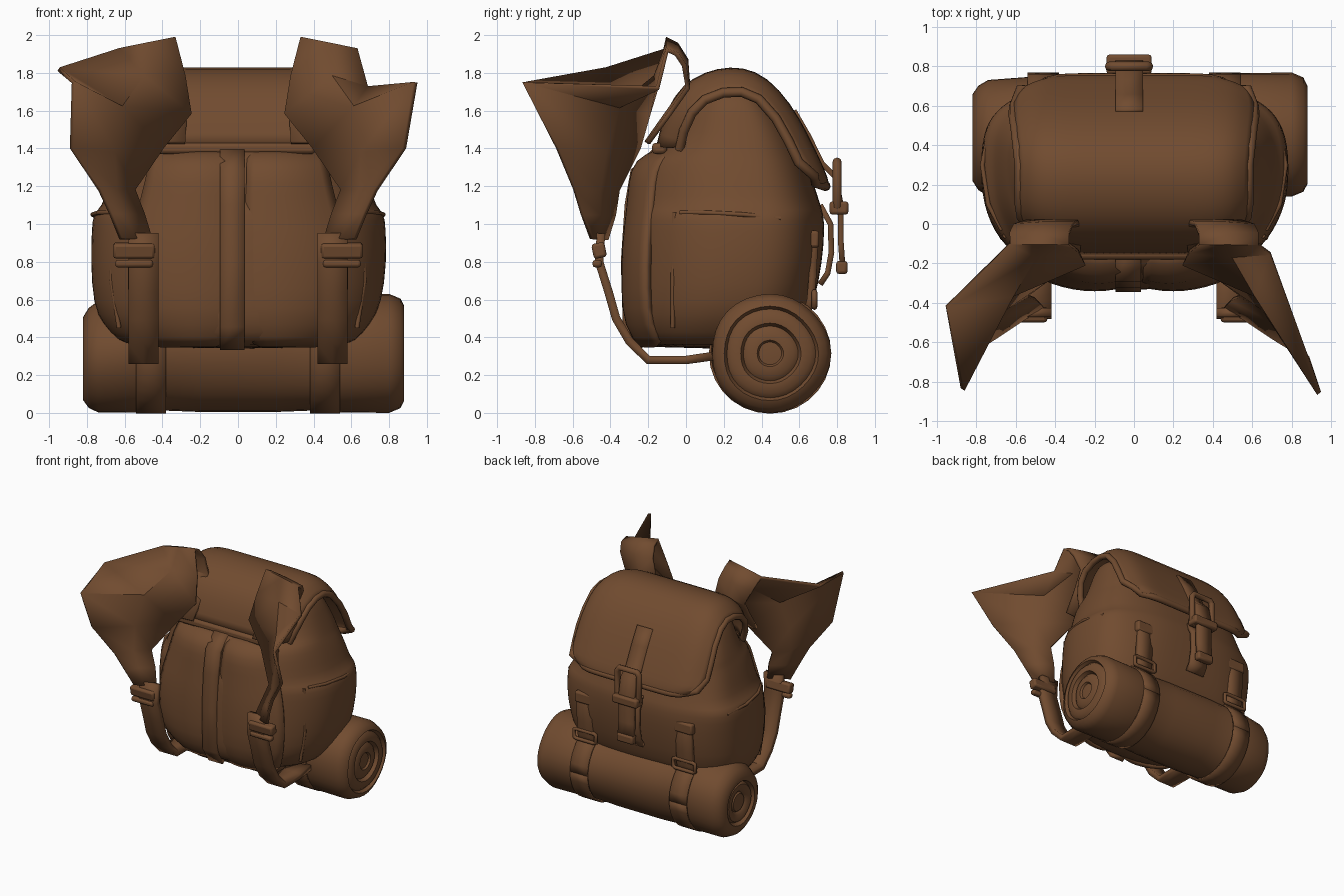
import bpy, bmesh, math
from mathutils import Vector, noise

cube = bpy.data.objects.get("Cube")
if cube:
    bpy.data.objects.remove(cube, do_unlink=True)

leather = bpy.data.materials.new("brown leather")
leather.use_nodes = True
BROWN = (0.165, 0.071, 0.029, 1)
leather.diffuse_color = BROWN
bsdf = leather.node_tree.nodes["Principled BSDF"]
bsdf.inputs["Base Color"].default_value = BROWN
bsdf.inputs["Roughness"].default_value = 0.9


def finish(name, bm, angle=40, thick=0, subdiv=0, bevel=0):
    bmesh.ops.recalc_face_normals(bm, faces=bm.faces)
    me = bpy.data.meshes.new(name)
    bm.to_mesh(me)
    bm.free()
    ob = bpy.data.objects.new(name, me)
    bpy.context.collection.objects.link(ob)
    me.materials.append(leather)
    if subdiv:
        ob.modifiers.new("Subdivide", 'SUBSURF').levels = subdiv
    if thick:
        m = ob.modifiers.new("Thickness", 'SOLIDIFY')
        m.thickness, m.offset = thick, 0
    if bevel:
        m = ob.modifiers.new("Bevel", 'BEVEL')
        m.width, m.segments = bevel, 2
    bpy.ops.object.select_all(action='DESELECT')
    bpy.context.view_layer.objects.active = ob
    ob.select_set(True)
    bpy.ops.object.shade_smooth_by_angle(angle=math.radians(angle))
    return ob


def loft(rows, closed=False, caps=False):
    """Skin a list of equal-length point rows."""
    bm = bmesh.new()
    vs = [[bm.verts.new(p) for p in r] for r in rows]
    n = len(vs[0])
    for a, b in zip(vs, vs[1:]):
        for i in range(n if closed else n - 1):
            j = (i + 1) % n
            bm.faces.new((a[i], a[j], b[j], b[i]))
    if caps:
        bm.faces.new(vs[0])
        bm.faces.new(vs[-1])
    return bm


def box(name, center, size, bevel=0.015, tilt=0):
    bm = bmesh.new()
    bmesh.ops.create_cube(bm, size=1)
    bmesh.ops.scale(bm, verts=bm.verts, vec=size)
    ob = finish(name, bm, bevel=bevel)
    ob.location, ob.rotation_euler.x = center, tilt


def strap(name, x, half, path, thick=0.03):
    """Flat band of constant width following a (y, z) path."""
    rows = [[(x + half * s, y, z) for s in (-1, 0, 1)] for y, z in path]
    finish(name, loft(rows), thick=thick)


def tube(name, pts, radius, cyclic=False):
    cu = bpy.data.curves.new(name, 'CURVE')
    cu.dimensions = '3D'
    cu.bevel_depth, cu.bevel_resolution = radius, 2
    cu.use_fill_caps = True
    sp = cu.splines.new('POLY')
    sp.points.add(len(pts) - 1)
    for p, q in zip(sp.points, pts):
        p.co = (*q, 1)
    sp.use_cyclic_u = cyclic
    sp.use_smooth = True
    ob = bpy.data.objects.new(name, cu)
    bpy.context.collection.objects.link(ob)
    cu.materials.append(leather)


def buckle(name, x, y, z, w, h, r=0.015):
    tube(name, [(x + w * a, y, z + h * b) for a, b in
                ((-1, -.8), (-.8, -1), (.8, -1), (1, -.8), (1, .8), (.8, 1), (-.8, 1), (-1, .8))], r, True)


# Main sack: rounded front, squarer rear (z, front y, rear y, half width)
sections = [(.34, -.2, .45, .54), (.38, -.28, .54, .63), (.47, -.32, .62, .71), (.57, -.335, .68, .765),
            (.8, -.335, .725, .78), (.98, -.32, .735, .78), (1.06, -.31, .725, .775), (1.09, -.3, .715, .73),
            (1.2, -.28, .68, .7), (1.32, -.25, .64, .66), (1.37, -.21, .62, .64), (1.41, -.12, .6, .63),
            (1.56, -.07, .53, .58), (1.67, -.02, .45, .54), (1.75, .08, .36, .45)]
rows = []
for z, y0, y1, hx in sections:
    row = []
    mid = y0 + (y1 - y0) * .58
    for i in range(40):
        c, s = math.cos(i * math.tau / 40), math.sin(i * math.tau / 40)
        power, depth = (.85, mid - y0) if s < 0 else (.7, y1 - mid)
        p = Vector((hx * math.copysign(abs(c) ** power, c), mid + depth * math.copysign(abs(s) ** power, s), z))
        k = 1 + .02 * noise.noise(p * 3)
        row.append((p.x * k, .2 + (p.y - .2) * k, z))
    rows.append(row)
finish("main_sack", loft(rows, True, True), 60, subdiv=1)

# Lid draped over the top, edges pulled down round the sides
lid_path = [(-.14, 1.41), (-.11, 1.54), (-.05, 1.67), (.04, 1.76), (.17, 1.81), (.3, 1.815), (.42, 1.765),
            (.54, 1.63), (.63, 1.47), (.7, 1.32), (.735, 1.24), (.74, 1.2)]
lid_half = [.5, .54, .57, .58, .58, .58, .59, .6, .61, .61, .58, .5]
rows = []
for (y, z), h in zip(lid_path, lid_half):
    row = []
    for i in range(17):
        u = i / 8 - 1
        pull = abs(u) ** 8 * (.25 if z > 1.3 else .12)
        row.append((h * math.copysign(abs(u) ** .92, u), y + (.28 - y) * pull, z + (1.35 - z) * pull))
    rows.append(row)
finish("lid", loft(rows), 60, thick=.035, subdiv=1)
edge = [r[0] for r in rows] + rows[-1][1:-1] + [r[-1] for r in reversed(rows)]
tube("lid_piping", edge, .026)
box("lid_front_bar", (-.02, -.14, 1.4), (.86, .08, .06), .02)

# Padded front panels with a centre strap
for s in (-1, 1):
    rows = []
    for z, y, a, b in ((.36, -.24, .08, .46), (.46, -.32, .04, .54), (.65, -.335, .04, .58), (.9, -.33, .04, .57),
                       (1.08, -.305, .04, .52), (1.22, -.295, .05, .48), (1.33, -.27, .05, .46), (1.38, -.15, .05, .44)):
        rows.append([(s * (a + (b - a) * t), y + .03 * (1 - t) ** 6 + .13 * t ** 3, z)
                     for t in (0, .2, .4, .6, .8, 1)])
    finish("back_pad", loft(rows), 60, thick=.04, subdiv=1)
strap("front_centre_strap", -.03, .065, [(-.24, .34), (-.32, .46), (-.33, .8), (-.31, 1.1), (-.28, 1.28), (-.14, 1.41)])

# Pocket hems and side seams
for s in (-1, 1):
    tube("pocket_hem", [(s * .67, -.03, 1.06), (s * .74, .1, 1.06), (s * .77, .3, 1.05), (s * .73, .5, 1.03)], .012)
    tube("side_seam", [(s * .63, -.07, .45), (s * .67, -.07, .7), (s * .655, -.06, 1.06)], .012)

# Bedroll: turned profile along x, grooved ends, left end smaller and lower
CY, CZ = .445, .315
profile = [(-.8, 0), (-.8, .07), (-.785, .08), (-.805, .1), (-.81, .15), (-.79, .165), (-.82, .18), (-.82, .22),
           (-.79, .265), (-.74, .295), (-.5, .312), (-.46, .3), (-.2, .31), (.2, .31), (.46, .3), (.52, .312),
           (.8, .315), (.86, .29), (.88, .25), (.855, .235), (.88, .21), (.88, .16), (.85, .145), (.87, .12),
           (.87, .07), (.855, .06), (.86, 0)]
rows = []
for x, r in profile:
    drop = .025 * max(0, -x - .6) / .2
    rows.append([(x, CY + r * (1 + .03 * math.sin(3 * a + 2 * x)) * math.cos(a), CZ - drop + r * math.sin(a))
                 for a in (i * math.tau / 32 for i in range(32))])
bm = loft(rows, True)
bmesh.ops.remove_doubles(bm, verts=bm.verts, dist=1e-4)
finish("bedroll", bm, 50)

for s in (-1, 1):
    # Bands round the bedroll, rear tabs and small buckles
    x = s * .46
    strap("bedroll_band", x, .08, [(CY + .318 * math.cos(i * math.tau / 28), CZ + .313 * math.sin(i * math.tau / 28))
                                   for i in range(29)], .012)
    strap("rear_tab", x, .07, [(.64, .97), (.68, .9), (.67, .72), (.66, .6), (.64, .52)], .04)
    box("rear_tab_loop", (x, .67, .92), (.17, .07, .09))
    buckle("bedroll_buckle", x, .68, .6, .1, .04)

# Lid closure: strap, frame buckle, keeper and tongue
strap("closure_strap", -.025, .07, [(.57, 1.6), (.645, 1.47), (.72, 1.32), (.79, 1.25), (.82, 1.1), (.82, .9), (.83, .76)])
strap("closure_anchor", -.025, .08, [(.71, 1.1), (.765, 1.0), (.77, .85), (.75, .74), (.71, .68)])
buckle("closure_buckle", -.025, .8, 1.2, .1, .13, .024)
box("closure_keeper", (-.025, .81, 1.085), (.23, .1, .07))
box("closure_tongue", (-.025, .825, .77), (.15, .06, .07))

# Shoulder straps: (outer, middle, inner) per row, flaring into a wide wing
wing = [((.52, -.2, 1.43), (.4, -.21, 1.43), (.28, -.2, 1.43)),
        ((.53, -.09, 1.58), (.4, -.09, 1.6), (.27, -.09, 1.58)),
        ((.55, .01, 1.72), (.42, .01, 1.74), (.28, .01, 1.74)),
        ((.61, -.01, 1.84), (.46, 0, 1.86), (.31, 0, 1.87)),
        ((.63, -.05, 1.9), (.48, -.05, 1.93), (.33, -.05, 1.95)),
        ((.63, -.1, 1.92), (.48, -.1, 1.95), (.33, -.1, 1.98)),
        ((.69, -.15, 1.72), (.5, -.16, 1.78), (.28, -.14, 1.78)),
        ((.94, -.86, 1.75), (.62, -.36, 1.62), (.25, -.2, 1.58)),
        ((.88, -.68, 1.4), (.66, -.43, 1.38), (.4, -.25, 1.4)),
        ((.73, -.59, 1.18), (.65, -.46, 1.18), (.55, -.36, 1.18)),
        ((.67, -.55, 1.05), (.6, -.46, 1.05), (.5, -.38, 1.05)),
        ((.62, -.5, .92), (.55, -.47, .92), (.46, -.42, .92))]
for s in (-1, 1):
    rows = [[(s * x, y, z) for x, y, z in r] for r in wing]
    if s < 0:
        rows[6][0] = (-.95, -.42, 1.82)
        rows[7][0] = (-.87, -.84, 1.75)
    finish("shoulder_strap", loft(rows), 35, thick=.025)
    strap("lower_strap", s * .5, .08, [(-.45, .95), (-.46, .8), (-.41, .64), (-.37, .5), (-.3, .38), (-.2, .28),
                                       (0, .28), (.14, .3)], .045)
    box("strap_buckle", (s * .55, -.46, .86), (.22, .07, .08), .015, .2)
    box("strap_keeper", (s * .55, -.47, .79), (.2, .05, .04))
